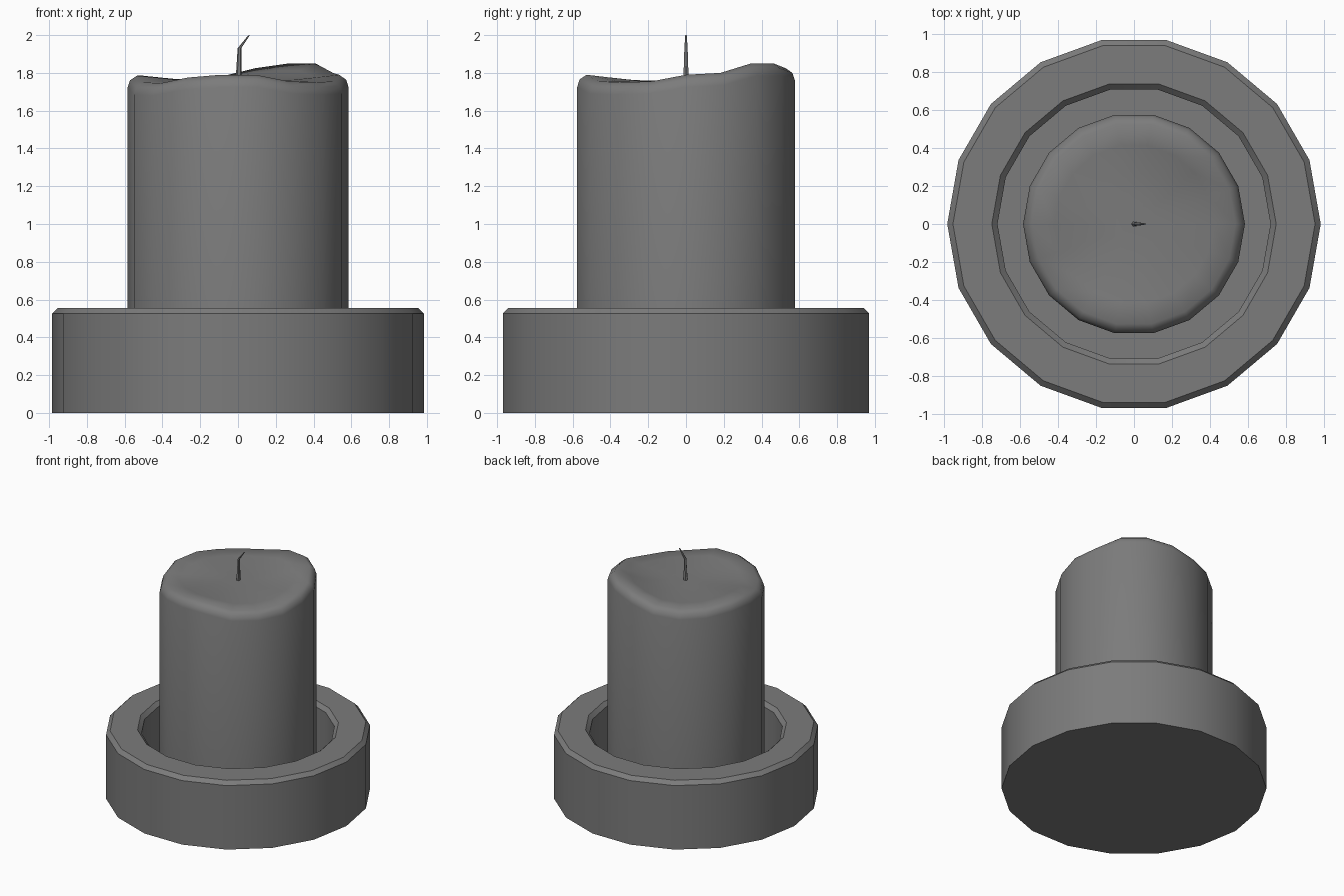
import bpy, bmesh, math
from mathutils import Vector

SIDES = 18

cube = bpy.data.objects.get("Cube")
if cube:
    bpy.data.objects.remove(cube)

grey = bpy.data.materials.new("plain grey")
grey.use_nodes = True
grey.diffuse_color = (0.2, 0.2, 0.2, 1)
grey.node_tree.nodes["Principled BSDF"].inputs["Base Color"].default_value = (0.2, 0.2, 0.2, 1)


def loft(name, rings, angle):
    """Skin rings of points, capping both ends."""
    bm = bmesh.new()
    loops = [[bm.verts.new(p) for p in ring] for ring in rings]
    for a, b in zip(loops, loops[1:]):
        n = len(a)
        for i in range(n):
            j = (i + 1) % n
            bm.faces.new((a[i], a[j], b[j], b[i]))
    bm.faces.new(loops[0][::-1])
    bm.faces.new(loops[-1])
    bmesh.ops.recalc_face_normals(bm, faces=bm.faces)
    mesh = bpy.data.meshes.new(name)
    bm.to_mesh(mesh)
    bm.free()
    mesh.materials.append(grey)
    obj = bpy.data.objects.new(name, mesh)
    bpy.context.collection.objects.link(obj)
    bpy.ops.object.select_all(action='DESELECT')
    obj.select_set(True)
    bpy.context.view_layer.objects.active = obj
    bpy.ops.object.shade_smooth_by_angle(angle=math.radians(angle))
    return obj


def circle(r, height, n=SIDES, centre=(0, 0)):
    """Ring of points; height is a function of the point's index."""
    step = 2 * math.pi / n
    return [Vector((centre[0] + r * math.cos(i * step),
                    centre[1] + r * math.sin(i * step), height(i))) for i in range(n)]


# Holder: thick cup with chamfered rim and a deep well
profile = [(0.985, 0), (0.985, 0.525), (0.955, 0.555),
           (0.75, 0.555), (0.72, 0.525), (0.72, 0.1)]
loft("holder", [circle(r, lambda i, z=z: z) for r, z in profile], 30)

# Candle: straight body, rounded uneven rim, shallow melted pool
rim = [1.79, 1.80, 1.85, 1.85, 1.825, 1.78, 1.765, 1.77, 1.785,
       1.785, 1.75, 1.745, 1.775, 1.79, 1.79, 1.755, 1.75, 1.755]
POOL = 1.757
rings = [circle(0.585, lambda i: 0.1)]
for r, drop in [(0.585, 0.065), (0.572, 0.025), (0.535, 0)]:
    rings.append(circle(r, lambda i, d=drop: rim[i] - d))
for r, keep in [(0.42, 0.6), (0.28, 0.15), (0.12, 0)]:
    rings.append(circle(r, lambda i, k=keep: POOL + k * (rim[i] - POOL)))
loft("candle", rings, 70)

# Wick: thin tapered stem bent toward one side at the tip
stem = [(0.003, 1.74, 0.017), (0.008, 1.93, 0.010), (0.058, 1.998, 0.005)]
loft("wick", [circle(r, lambda i, z=z: z + (0.002 if i == 0 else 0), 6, (x, 0))
              for x, z, r in stem], 40)
